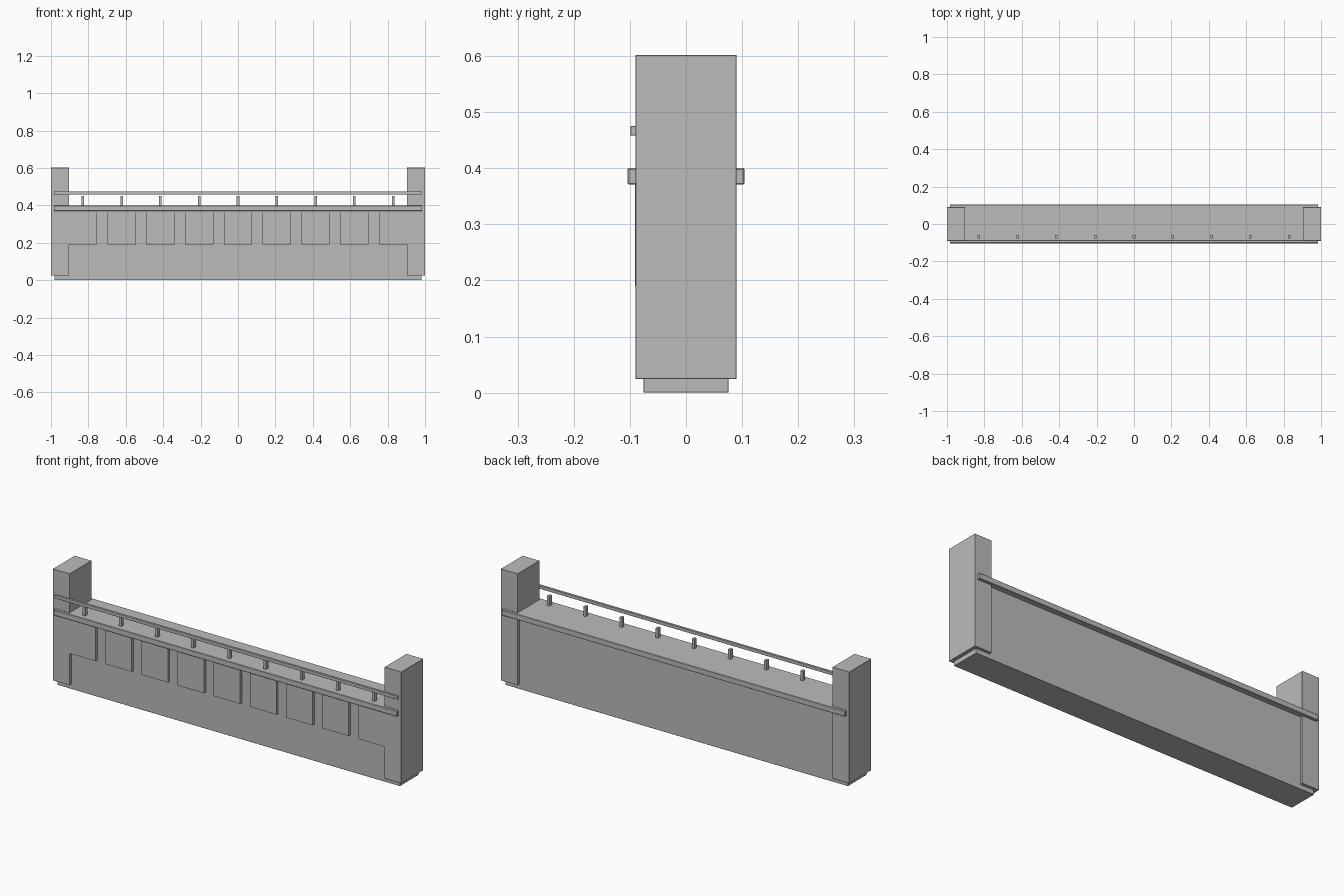
import bpy

cube = bpy.data.objects.get("Cube")
if cube:
    bpy.data.objects.remove(cube, do_unlink=True)

stone = bpy.data.materials.new("grey_stone")
stone.use_nodes = True
stone.diffuse_color = (0.5, 0.5, 0.5, 1)
stone.node_tree.nodes["Principled BSDF"].inputs["Base Color"].default_value = (0.5, 0.5, 0.5, 1)


def box(name, x, y, z, bevel=0.0):
    """Box from (low, high) ranges on each axis."""
    bpy.ops.mesh.primitive_cube_add(size=1, location=[sum(r) / 2 for r in (x, y, z)])
    obj = bpy.context.object
    obj.name = name
    obj.scale = [r[1] - r[0] for r in (x, y, z)]
    bpy.ops.object.transform_apply(location=False, rotation=False, scale=True)
    obj.data.materials.append(stone)
    if bevel:
        mod = obj.modifiers.new("soft_edge", "BEVEL")
        mod.width = bevel
        mod.segments = 1
    return obj


# Wall body, walkway slab and the thin strip below it
box("wall", (-0.982, 0.982), (-0.076, 0.076), (0, 0.39), 0.001)
box("walkway_ledge", (-0.985, 0.985), (-0.104, 0.104), (0.371, 0.4), 0.002)
box("under_ledge_strip", (-0.9, 0.9), (-0.083, -0.07), (0.362, 0.372))

# End pillars
for side, s in (("left", 1), ("right", -1)):
    box(side + "_pillar", sorted((0.903 * s, s)), (-0.09, 0.09), (0.024, 0.602), 0.001)

# Handrail in front of the pillars
box("handrail", (-0.985, 0.985), (-0.099, -0.086), (0.458, 0.475), 0.001)

# Evenly spaced panels, each with a post behind it
SPACING = 0.2075
for i in range(-4, 5):
    x = i * SPACING
    box(f"panel_{i + 5}", (x - 0.076, x + 0.076), (-0.091, -0.07), (0.19, 0.375))
    box(f"post_{i + 5}", (x - 0.007, x + 0.007), (-0.0768, -0.058), (0.181, 0.45))
